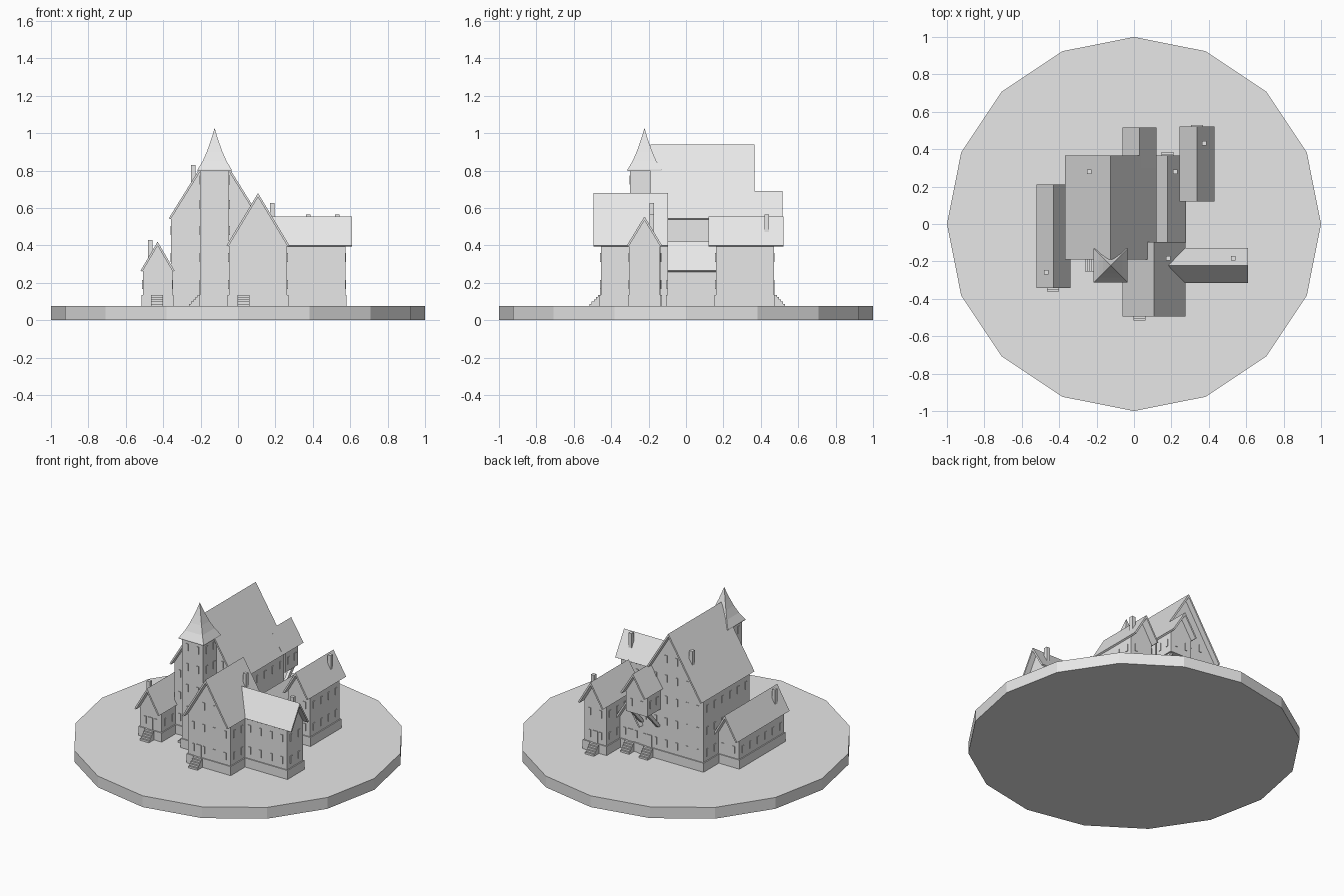
import bpy, math
from mathutils import Matrix, Vector

cube = bpy.data.objects.get("Cube")
if cube:
    bpy.data.objects.remove(cube, do_unlink=True)

stone = bpy.data.materials.new("stone_grey")
stone.use_nodes = True
GREY = (0.8, 0.8, 0.8, 1)
stone.diffuse_color = GREY
stone.node_tree.nodes["Principled BSDF"].inputs["Base Color"].default_value = GREY

GROUND = 0.075
PLINTH = 0.135
THICK = 0.011


class Part:
    """Collects prisms into one mesh object."""

    def __init__(self, name, matrix=None):
        self.name, self.m = name, matrix or Matrix()
        self.verts, self.faces = [], []

    def prism(self, profile, y0, y1, turn=None):
        # extrude a counter-clockwise (x, z) profile along y
        b, n = len(self.verts), len(profile)
        for y in (y0, y1):
            for x, z in profile:
                v = Vector((x, y, z))
                self.verts.append(self.m @ (turn @ v if turn else v))
        self.faces.append([b + i for i in range(n)])
        self.faces.append([b + n + i for i in reversed(range(n))])
        for i in range(n):
            j = (i + 1) % n
            self.faces.append([b + j, b + i, b + n + i, b + n + j])

    def box(self, x0, x1, y0, y1, z0, z1):
        self.prism([(x0, z0), (x1, z0), (x1, z1), (x0, z1)], y0, y1)

    def done(self):
        me = bpy.data.meshes.new(self.name)
        me.from_pydata(self.verts, [], self.faces)
        me.materials.append(stone)
        ob = bpy.data.objects.new(self.name, me)
        bpy.context.collection.objects.link(ob)
        return ob


def place(x, y, degrees=0):
    return Matrix.Translation((x, y, 0)) @ Matrix.Rotation(math.radians(degrees), 4, 'Z')


def spread(a, b, gap):
    n = max(1, round((b - a) / gap))
    return [a + (b - a) * (i + 0.5) / n for i in range(n)]


def windows(name, m, w, y0, y1, levels, top):
    """Thin window plates on all four walls; top(x) limits the gable height."""
    p = Part(name, m)
    for z in levels:
        lo, hi = z - 0.024, z + 0.024
        for y in spread(y0, y1, 0.08):
            if hi < top(w):
                for s in (-1, 1):
                    p.box(s * w - 0.004, s * w + 0.004, y - 0.009, y + 0.009, lo, hi)
        for x in spread(-w, w, 0.08):
            if hi < top(abs(x) + 0.01):
                for y in (y0, y1):
                    p.box(x - 0.009, x + 0.009, y - 0.004, y + 0.004, lo, hi)
    p.done()


def house(name, x, y, half, y0, y1, ridge, eave, degrees=0, floor=GROUND, ends=(0.04, 0.04)):
    """Gabled house whose ridge runs along its local y axis."""
    m = place(x, y, degrees)
    slope = (ridge - eave) / half
    n = math.hypot(slope, 1)
    drop = THICK * n
    w, a, b = half - 0.012, y0 + ends[0], y1 - ends[1]

    def top(d):
        return ridge - drop - slope * d

    walls = Part(name + "_walls", m)
    walls.prism([(-w, floor), (w, floor), (w, top(w)), (0, top(0)), (-w, top(w))], a, b)
    if floor == GROUND:
        walls.box(-w - 0.007, w + 0.007, a - 0.007, b + 0.007, GROUND, PLINTH)
    walls.done()

    roof = Part(name + "_roof", m)
    ix, iz = half - THICK * slope / n, eave - THICK / n
    roof.prism([(0, ridge), (-half, eave), (-ix, iz), (0, ridge - drop),
                (ix, iz), (half, eave)], y0, y1)
    roof.done()
    levels = [z for z in (0.19, 0.335, 0.48, 0.62, 0.75) if z - 0.03 > floor]
    windows(name + "_windows", m, w, a, b, levels, top)


def chimney(name, x, y, roof_z):
    p = Part(name, place(x, y))
    p.box(-0.012, 0.012, -0.012, 0.012, roof_z - 0.03, roof_z + 0.075)
    p.done()


def entrance(name, x, y, degrees):
    """Steps descending along local -y, with a door above them."""
    p = Part(name + "_steps", place(x, y, degrees))
    count, run, rise = 5, 0.011, (PLINTH - GROUND) / 5
    for i in range(count):
        p.box(-0.032, 0.032, -run * (count - i), 0.005, GROUND, GROUND + rise * (i + 1))
    p.done()
    d = Part(name + "_door", place(x, y, degrees))
    d.box(-0.02, 0.02, 0.001, 0.01, PLINTH, 0.215)
    d.done()


# Round base slab with sixteen sides
bpy.ops.mesh.primitive_cylinder_add(vertices=16, radius=1, depth=GROUND,
                                    location=(0, 0, GROUND / 2))
base = bpy.context.object
base.name = "base_slab"
base.data.materials.clear()
base.data.materials.append(stone)

# Houses
house("main_hall", -0.125, 0, 0.245, -0.19, 0.365, 0.94, 0.545, ends=(0.035, 0.035))
house("front_wing", 0.107, 0, 0.168, -0.495, -0.095, 0.68, 0.4)
house("left_wing", 0, -0.222, 0.094, 0.18, 0.61, 0.555, 0.4, -90, ends=(0, 0.036))
house("back_left_house", 0.337, 0, 0.093, 0.12, 0.52, 0.555, 0.4, ends=(0.04, 0.05))
house("low_annex", 0.18, 0, 0.097, -0.1, 0.365, 0.42, 0.265, ends=(0, 0.04))
house("right_house", -0.43, 0, 0.091, -0.342, 0.21, 0.42, 0.265)
house("back_oriel", 0.03, 0, 0.091, 0.3, 0.515, 0.69, 0.545, floor=0.41)

# Diagonal brackets carrying the oriel
brackets = Part("oriel_brackets", place(0, 0, 90))
for x in (-0.03, 0.09):
    brackets.prism([(0.32, 0.29), (0.345, 0.29), (0.465, 0.415), (0.43, 0.415)],
                   -x - 0.01, -x + 0.01)
brackets.done()

# Tower with a flared spire
TX, TY, TW = -0.125, -0.222, 0.077
tower = Part("tower_walls", place(TX, TY))
tower.box(-TW, TW, -TW, TW, GROUND, 0.81)
tower.box(-TW - 0.007, TW + 0.007, -TW - 0.007, TW + 0.007, GROUND, PLINTH)
tower.done()
windows("tower_windows", place(TX, TY), TW, -TW, TW,
        (0.335, 0.48, 0.62, 0.75), lambda d: 0.8)

spire = Part("tower_spire", place(TX, TY))
rings = [(0.091, 0.798), (0.091, 0.805), (0.064, 0.85), (0.042, 0.9), (0.024, 0.95), (0.011, 0.99)]
for r, z in rings:
    for sx, sy in ((-1, -1), (1, -1), (1, 1), (-1, 1)):
        spire.verts.append(spire.m @ Vector((sx * r, sy * r, z)))
spire.verts.append(spire.m @ Vector((0, 0, 1.028)))
spire.faces.append([3, 2, 1, 0])
tip = len(spire.verts) - 1
for k in range(len(rings)):
    for i in range(4):
        p, q = k * 4 + i, k * 4 + (i + 1) % 4
        spire.faces.append([p, q, tip] if k == len(rings) - 1 else [p, q, q + 4, p + 4])
spire.done()

# Chimneys
chimney("main_chimney", -0.24, 0.28, 0.755)
chimney("front_wing_chimney", 0.183, -0.182, 0.553)
chimney("left_wing_chimney", 0.53, -0.182, 0.49)
chimney("back_left_chimney", 0.375, 0.433, 0.49)
chimney("annex_chimney", 0.22, 0.28, 0.36)
chimney("right_house_chimney", -0.47, -0.258, 0.355)

# Entrances
entrance("front_wing", 0.03, -0.46, 0)
entrance("right_house", -0.433, -0.307, 0)
entrance("tower", -0.206, -0.222, -90)
entrance("back_left_house", 0.337, 0.475, 180)
entrance("annex", 0.18, 0.33, 180)
entrance("main_hall", 0.04, 0.335, 180)
